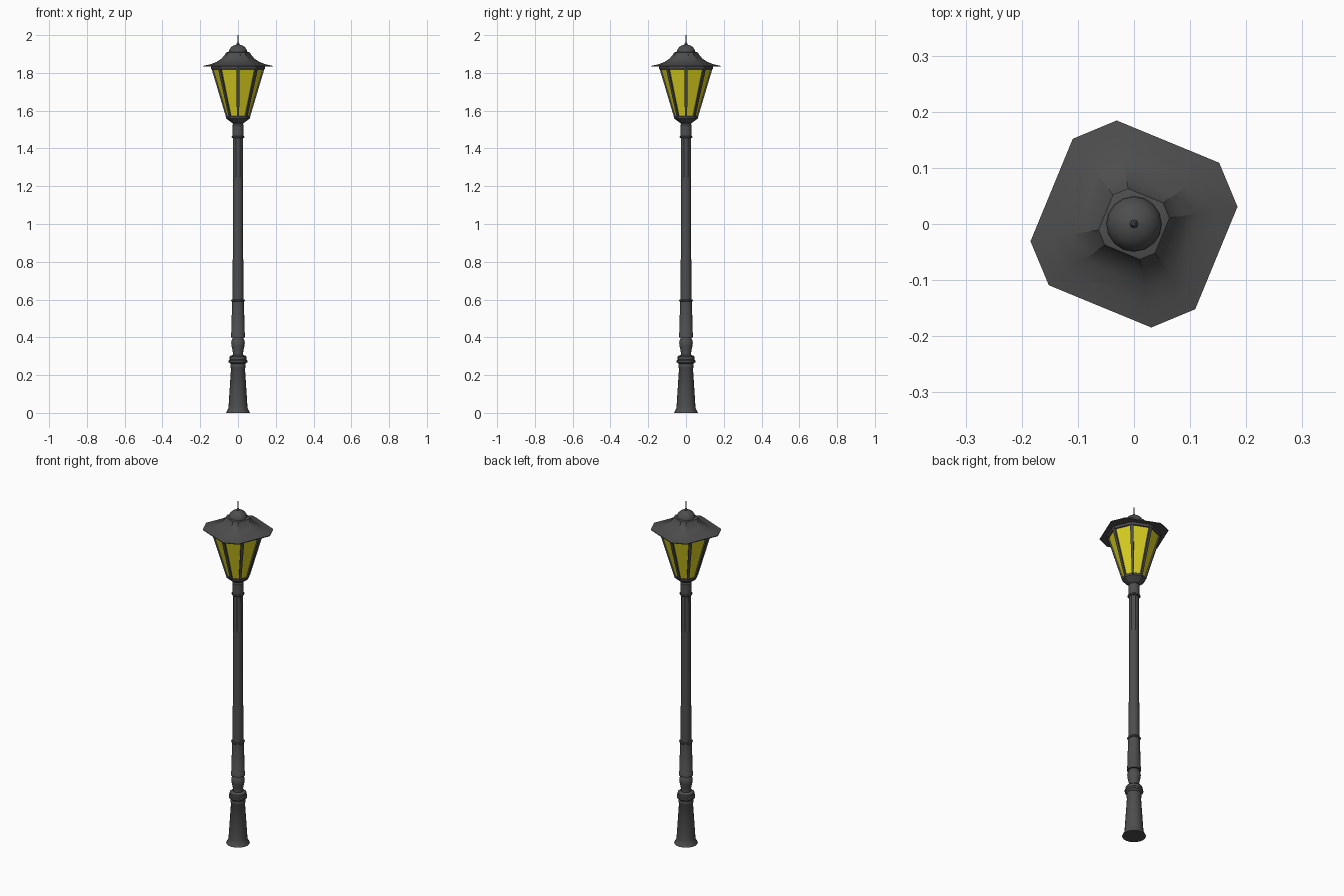
import bpy, bmesh, math

if "Cube" in bpy.data.objects:
    bpy.data.objects.remove(bpy.data.objects["Cube"])

R = math.radians


def material(name, rgb):
    m = bpy.data.materials.new(name)
    m.diffuse_color = (*rgb, 1)
    m.use_nodes = True
    m.node_tree.nodes["Principled BSDF"].inputs["Base Color"].default_value = m.diffuse_color
    return m


IRON = material("dark_iron", (0.075, 0.075, 0.075))
AMBER = material("amber_glass", (0.72, 0.65, 0.015))


def regular(n, start=0):
    return [R(start + 360 * i / n) for i in range(n)]


def loft(name, profile, angles, mat, smooth=None):
    """Stack of rings (radius, z) around z, capped at both ends."""
    bm = bmesh.new()
    rings = [[bm.verts.new((r * math.cos(a), r * math.sin(a), z)) for a in angles]
             for r, z in profile]
    n = len(angles)
    for lo, hi in zip(rings, rings[1:]):
        for i in range(n):
            j = (i + 1) % n
            bm.faces.new((lo[i], lo[j], hi[j], hi[i]))
    bm.faces.new(rings[0][::-1])
    bm.faces.new(rings[-1])
    bmesh.ops.recalc_face_normals(bm, faces=bm.faces)
    me = bpy.data.meshes.new(name)
    bm.to_mesh(me)
    bm.free()
    ob = bpy.data.objects.new(name, me)
    bpy.context.collection.objects.link(ob)
    me.materials.append(mat)
    if smooth:
        bpy.ops.object.select_all(action='DESELECT')
        ob.select_set(True)
        bpy.context.view_layer.objects.active = ob
        bpy.ops.object.shade_smooth_by_angle(angle=R(smooth))
    return ob


ROUND = regular(20)
OCT = regular(8)
# chamfered square, turned 22.5 degrees
ROOF = [R(a + 90 * k) for k in range(4) for a in (9.5, 35.7)]

# Flared pedestal with collar
loft("pedestal", [(0.063, 0), (0.060, 0.006), (0.052, 0.022), (0.050, 0.035),
                  (0.037, 0.235), (0.040, 0.24), (0.040, 0.25), (0.038, 0.258),
                  (0.049, 0.268), (0.049, 0.278), (0.044, 0.283), (0.044, 0.298),
                  (0.038, 0.304), (0.028, 0.306)], ROUND, IRON, 35)

# Turned baluster
loft("baluster", [(0.028, 0.30), (0.027, 0.318), (0.030, 0.335), (0.035, 0.358),
                  (0.036, 0.372), (0.033, 0.385), (0.028, 0.395), (0.028, 0.405)],
     ROUND, IRON, 40)

# Lower shaft, ring, main shaft and upper socket
loft("lower_shaft", [(0.038, 0.40), (0.038, 0.412), (0.036, 0.415), (0.031, 0.59)],
     ROUND, IRON, 35)
loft("main_shaft", [(0.030, 0.58), (0.026, 1.0), (0.026, 1.47)], ROUND, IRON, 35)
loft("upper_shaft_sleeve", [(0.028, 1.245), (0.027, 1.46)], regular(8, 22.5), IRON)
for name, z, r in (("lower_ring", 0.595, 0.036), ("upper_ring", 1.46, 0.034)):
    loft(name, [(r - 0.004, z - 0.006), (r, z - 0.002), (r, z + 0.002),
                (r - 0.004, z + 0.006)], ROUND, IRON, 35)
loft("lantern_socket", [(0.030, 1.455), (0.030, 1.525), (0.026, 1.53), (0.020, 1.545)],
     ROUND, IRON, 35)

# Lantern cup, glass and frame
loft("lantern_cup", [(0.022, 1.53), (0.034, 1.537), (0.062, 1.558), (0.064, 1.57),
                     (0.060, 1.573)], OCT, IRON)
loft("lantern_glass", [(0.058, 1.565), (0.138, 1.83)], OCT, AMBER)
loft("lantern_top_frame", [(0.136, 1.818), (0.142, 1.82), (0.144, 1.834)], OCT, IRON)


def bar(name, a):
    """Slanted glazing bar along one lantern corner."""
    bm = bmesh.new()
    bmesh.ops.create_cube(bm, size=1)
    for v in bm.verts:
        top = v.co.z > 0
        w = 0.018 if top else 0.012
        radius = (0.1365 if top else 0.0575) + v.co.x * 0.012
        t = v.co.y * w
        z = 1.83 if top else 1.565
        v.co = (radius * math.cos(a) - t * math.sin(a),
                radius * math.sin(a) + t * math.cos(a), z)
    me = bpy.data.meshes.new(name)
    bm.to_mesh(me)
    bm.free()
    me.materials.append(IRON)
    bpy.context.collection.objects.link(bpy.data.objects.new(name, me))


for i, a in enumerate(OCT):
    bar(f"glazing_bar_{i}", a)

# Swept roof, dome and spike
loft("roof", [(0.187, 1.833), (0.187, 1.837), (0.150, 1.845), (0.115, 1.858),
              (0.088, 1.876), (0.070, 1.896), (0.064, 1.908), (0.050, 1.911)],
     ROOF, IRON, 25)
loft("dome", [(0.050 * math.cos(R(t)), 1.905 + 0.045 * math.sin(R(t)))
              for t in (0, 15, 30, 45, 60, 75, 84)], regular(16), IRON, 40)
loft("spike", [(0.008, 1.945), (0.007, 1.955), (0.004, 1.96), (0.003, 2.0)],
     regular(8), IRON, 40)
